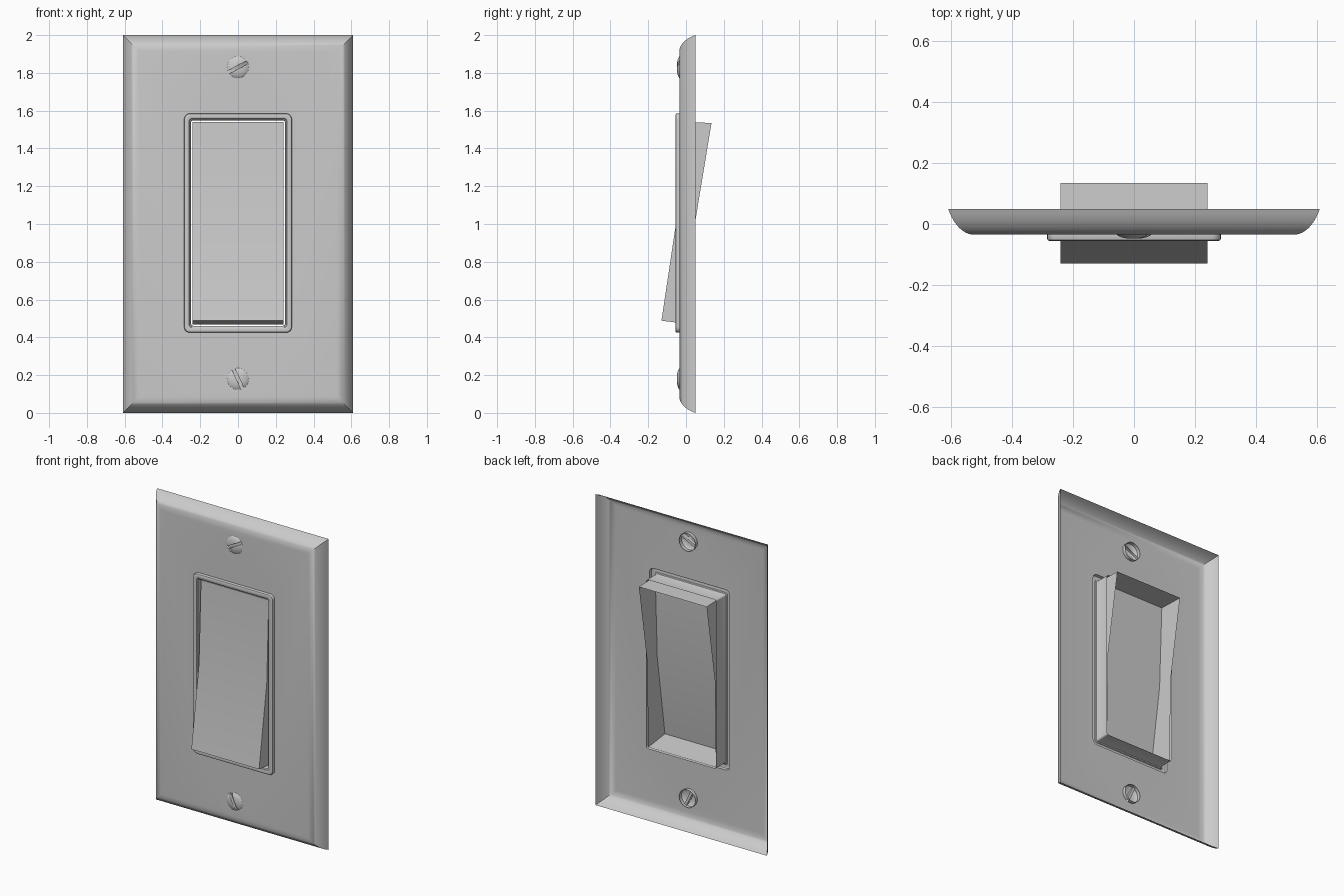
import bpy, bmesh, math
from mathutils import Matrix

if "Cube" in bpy.data.objects:
    bpy.data.objects.remove(bpy.data.objects["Cube"])

FRONT, BACK = -0.035, 0.05
SCREWS = [(1.83, 28), (0.18, 115)]      # height, slot angle in degrees


def finish(bm, name, angle=35):
    me = bpy.data.meshes.new(name)
    bm.to_mesh(me)
    bm.free()
    ob = bpy.data.objects.new(name, me)
    bpy.context.collection.objects.link(ob)
    bpy.ops.object.select_all(action='DESELECT')
    bpy.context.view_layer.objects.active = ob
    ob.select_set(True)
    bpy.ops.object.shade_smooth_by_angle(angle=math.radians(angle))
    return ob


def rounded_rect(hw, z0, z1, r, n=5):
    pts = []
    for k, (cx, cz) in enumerate([(hw - r, z1 - r), (r - hw, z1 - r),
                                  (r - hw, z0 + r), (hw - r, z0 + r)]):
        for i in range(n + 1):
            a = math.pi / 2 * (k + i / n)
            pts.append((cx + r * math.cos(a), cz + r * math.sin(a)))
    return pts


def circle(r, z, n=32):
    return [(r * math.cos(2 * math.pi * i / n), z + r * math.sin(2 * math.pi * i / n))
            for i in range(n)]


def ring(bm, pts, y):
    return [bm.verts.new((x, y, z)) for x, z in pts]


def bridge(bm, a, b):
    # loops run counter-clockwise seen from the front
    for i in range(len(a)):
        j = (i + 1) % len(a)
        bm.faces.new((a[i], a[j], b[j], b[i]))


# wall plate: curved mitred rim, flat front with openings, hollow back
bm = bmesh.new()
prev = None
t0 = math.radians(30)
for i in range(11):
    t = t0 + (math.pi / 2 - t0) * i / 10
    d = 0.085 * (math.cos(t0) - math.cos(t)) / math.cos(t0)
    y = BACK - 0.085 * (math.sin(t) - math.sin(t0)) / (1 - math.sin(t0))
    w = 0.61 - d
    cur = ring(bm, [(w, d), (w, 2 - d), (-w, 2 - d), (-w, d)], y)
    if prev:
        bridge(bm, prev, cur)
    prev = cur
holes = [ring(bm, circle(0.057, z), FRONT) for z, _ in SCREWS]
holes.append(ring(bm, rounded_rect(0.285, 0.425, 1.585, 0.03), FRONT))
edges = [bm.edges.get((prev[i], prev[(i + 1) % 4])) for i in range(4)]
for h in holes:
    edges += [bm.edges.new((h[i], h[(i + 1) % len(h)])) for i in range(len(h))]
bmesh.ops.triangle_fill(bm, use_beauty=True, edges=edges, normal=(0, -1, 0))
bm.normal_update()
for f in bm.faces:
    if f.normal.y > 0:
        f.normal_flip()
finish(bm, "wall_plate")

# raised frame around the rocker, with its inner wall running to the back
bm = bmesh.new()
prev = None
for d, y in [(0, FRONT), (0, -0.049), (0.002, -0.053), (0.006, -0.055), (0.022, -0.055),
             (0.026, -0.053), (0.028, -0.049), (0.034, -0.046), (0.036, -0.042), (0.036, BACK)]:
    cur = ring(bm, rounded_rect(0.285 - d, 0.425 + d, 1.585 - d, 0.03 - d * 0.5), y)
    if prev:
        bridge(bm, prev, cur)
    prev = cur
finish(bm, "switch_frame")

# rocker: bent open-backed shell, lower half pressed outward
bm = bmesh.new()
HW = 0.241
levels = [(-0.13, 0.488, 0.04, 0.467), (-0.052, 1.01, 0.05, 1.02),
          (-0.032, 1.54, 0.135, 1.535)]   # front y, z, back y, z
rows = [[bm.verts.new(c) for c in ((-HW, yb, zb), (-HW, yf, zf), (HW, yf, zf), (HW, yb, zb))]
        for yf, zf, yb, zb in levels]
for a, b in zip(rows, rows[1:]):
    for i in range(3):
        bm.faces.new((a[i], a[i + 1], b[i + 1], b[i]))
bm.faces.new(rows[0][::-1])
bm.faces.new(rows[-1])
rim = [e for e in bm.edges if len(e.link_faces) == 2 and e.calc_face_angle() > 0.8]
bmesh.ops.bevel(bm, geom=rim, offset=0.006, segments=2, profile=0.5, affect='EDGES')
finish(bm, "rocker")

# slotted dome screws, hollow behind
for n, (z, deg) in enumerate(SCREWS):
    base = -0.012
    bm = bmesh.new()
    prev = ring(bm, circle(0.057, 0), base)
    bm.faces.new(prev[::-1])
    for r, y in [(0.057, FRONT), (0.05, -0.040), (0.038, -0.0445), (0.02, -0.048)]:
        cur = ring(bm, circle(r, 0), y)
        bridge(bm, prev, cur)
        prev = cur
    bm.faces.new(prev)
    bmesh.ops.recalc_face_normals(bm, faces=bm.faces)
    bmesh.ops.translate(bm, verts=bm.verts, vec=(0, 0, z))
    screw = finish(bm, ("top", "bottom")[n] + "_screw")

    bm = bmesh.new()
    bmesh.ops.create_cube(bm, size=1, matrix=Matrix.Translation((0, -0.054, z))
                          @ Matrix.Rotation(-math.radians(deg), 4, 'Y')
                          @ Matrix.Diagonal((0.2, 0.05, 0.017, 1)))
    cutter = finish(bm, "slot_cutter")
    cutter.hide_render = True
    mod = screw.modifiers.new("slot", 'BOOLEAN')
    mod.operation, mod.object = 'DIFFERENCE', cutter
    bpy.context.view_layer.update()
    ev = screw.evaluated_get(bpy.context.evaluated_depsgraph_get())
    me = bpy.data.meshes.new_from_object(ev)
    screw.modifiers.clear()
    bm = bmesh.new()
    bm.from_mesh(me)
    back = [f for f in bm.faces if all(v.co.y > base - 1e-4 for v in f.verts)]
    bmesh.ops.delete(bm, geom=back, context='FACES')
    bm.to_mesh(me)
    bm.free()
    screw.data = me
    bpy.data.objects.remove(cutter)
